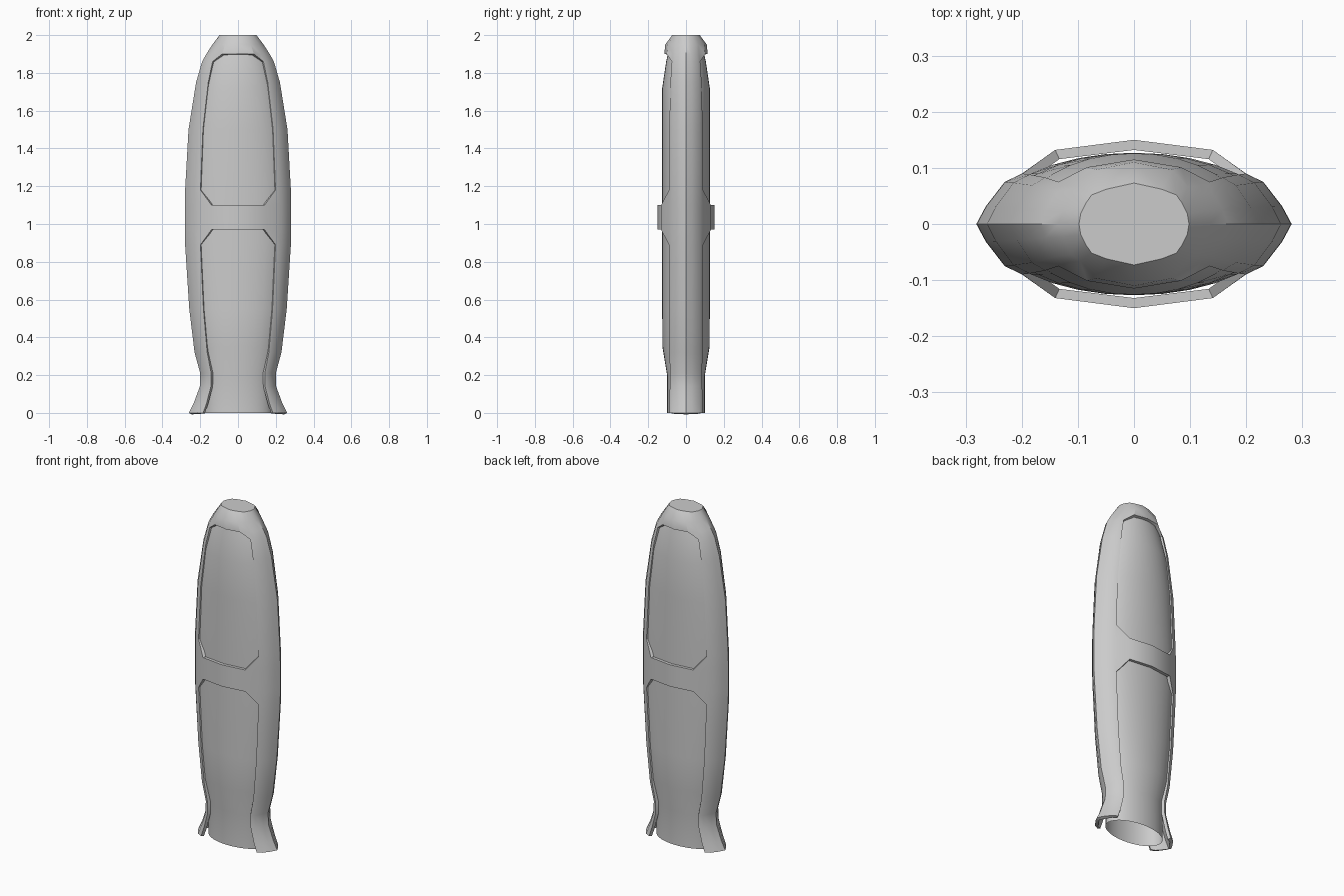
import bpy, bmesh, math

if "Cube" in bpy.data.objects:
    bpy.data.objects.remove(bpy.data.objects["Cube"])

def finish(bm, name):
    me = bpy.data.meshes.new(name)
    bm.to_mesh(me)
    bm.free()
    ob = bpy.data.objects.new(name, me)
    bpy.context.collection.objects.link(ob)
    bpy.ops.object.select_all(action='DESELECT')
    bpy.context.view_layer.objects.active = ob
    ob.select_set(True)
    return ob

def full_ring(quad):
    """Mirror a quarter section (from +y round to +x) into a closed ring."""
    half = quad + [(x, -y) for x, y in quad[-2::-1]]
    return half + [(-x, y) for x, y in half[-2:0:-1]]

def ring_verts(bm, ring, z, w, d):
    return [bm.verts.new((x * w, y * d, z)) for x, y in ring]

# Outer shell: faceted section lofted up the handle, with panel windows left out
SECTION = full_ring([(0, 1), (.5, .88), (.71, .6), (.82, .5), (.94, .21), (1, 0)])
TOP = full_ring([(0, 1), (.5, .85), (.77, .71), (.88, .5), (.97, .25), (1, 0)])
ROWS = [(0, .26, .145), (.05, .235, .145), (.14, .202, .143), (.21, .2, .142),
        (.32, .23, .145), (.55, .258, .148), (.89, .28, .15), (.97, .281, .15),
        (1.1, .281, .15), (1.18, .28, .15), (1.5, .262, .147), (1.75, .222, .138),
        (1.86, .19, .125), (1.9, .168, .115), (1.95, .135, .11), (2, .098, .073)]
N = len(SECTION)
fold = lambda i: min(i % 10, 10 - i % 10)

bm = bmesh.new()
rings = [ring_verts(bm, TOP if z == 2 else SECTION, z, w, d) for z, w, d in ROWS]
for r in range(len(ROWS) - 1):
    z0, z1 = ROWS[r][0], ROWS[r + 1][0]
    window = z1 <= .97 or (z0 >= 1.1 and z1 <= 1.9)
    closes_up, closes_down = z1 in (.97, 1.9), z0 == 1.1
    for i in range(N):
        j = (i + 1) % N
        face = [(r, i), (r + 1, i), (r + 1, j), (r, j)]
        if window and max(fold(i), fold(j)) <= 2:
            corner = max(fold(i), fold(j)) == 2
            if not corner or not (closes_up or closes_down):
                continue
            # chamfered window corner: keep only the outer triangle
            drop = r if closes_up else r + 1
            face = [(a, b) for a, b in face if not (a == drop and fold(b) == 1)]
        bm.faces.new([rings[a][b] for a, b in face])
bm.faces.new(rings[-1][::-1])
bmesh.ops.delete(bm, geom=[v for v in bm.verts if not v.link_faces], context='VERTS')
shell = finish(bm, "outer_shell")
mod = shell.modifiers.new("thickness", 'SOLIDIFY')
mod.thickness = .018
mod.offset = -1
bpy.ops.object.modifier_apply(modifier=mod.name)
bpy.ops.object.shade_smooth_by_angle(angle=math.radians(30))

# Inner core: smooth elliptical tube, open at the bottom, seen through the windows
ELLIPSE = [(math.sin(math.tau * i / 32), math.cos(math.tau * i / 32)) for i in range(32)]
CORE = [(0, .182, .1), (.2, .182, .1), (.35, .212, .125), (.55, .238, .126),
        (.9, .26, .127), (1.18, .26, .127), (1.5, .242, .127), (1.72, .205, .126),
        (1.86, .165, .105), (1.92, .13, .092)]
bm = bmesh.new()
rings = [ring_verts(bm, ELLIPSE, *row) for row in CORE]
for lo, hi in zip(rings, rings[1:]):
    for i in range(32):
        j = (i + 1) % 32
        bm.faces.new((lo[i], hi[i], hi[j], lo[j]))
finish(bm, "inner_core")
bpy.ops.object.shade_smooth_by_angle(angle=math.radians(30))
